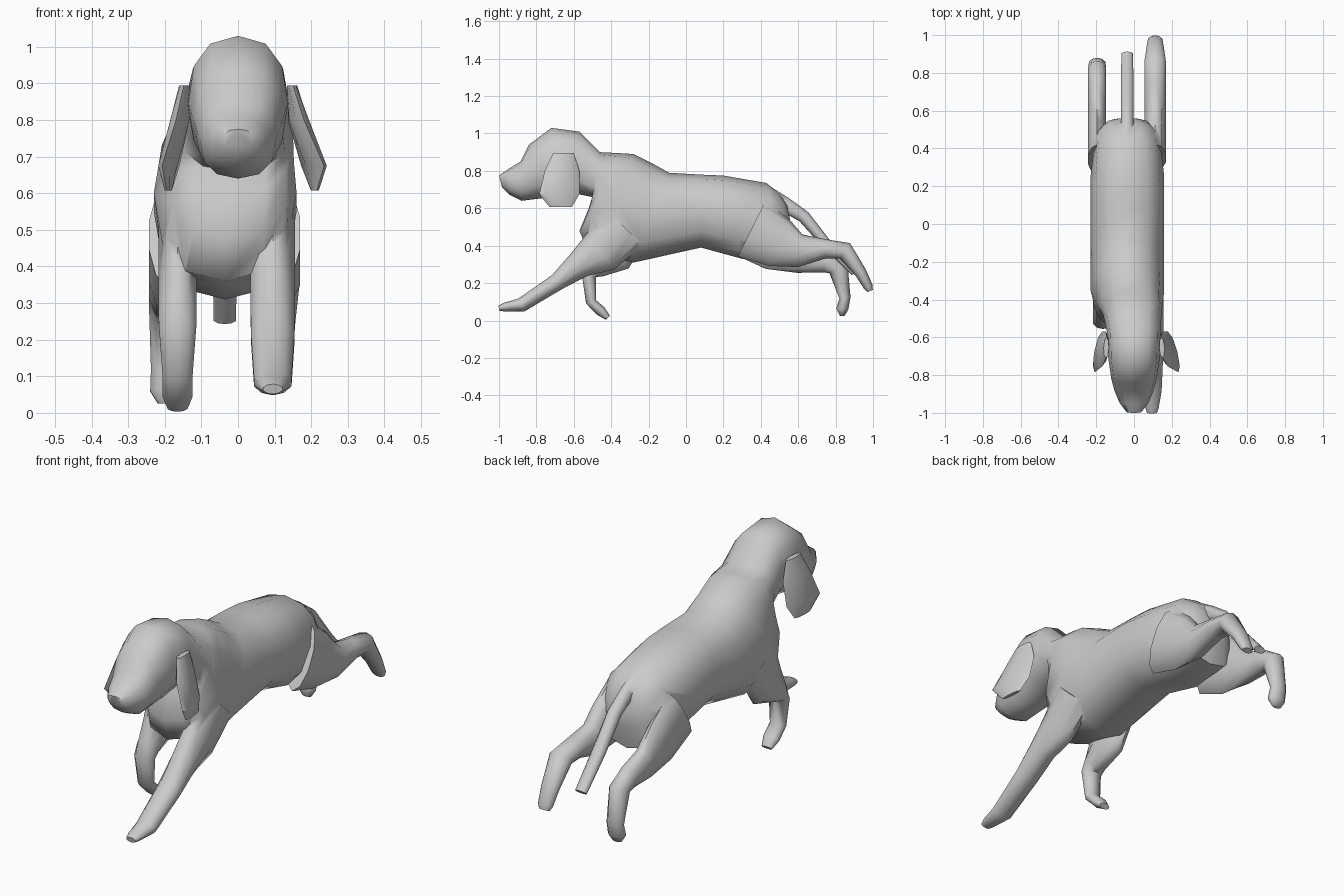
import bpy, bmesh, math
from mathutils import Vector

if "Cube" in bpy.data.objects:
    bpy.data.objects.remove(bpy.data.objects["Cube"])


def loft(name, rings, n=10, power=1.0):
    """Closed skin through rings; each ring is (end a, end b, half width in x)."""
    bm = bmesh.new()
    loops = []
    for a, b, hw in rings:
        mid, half = (a + b) / 2, (a - b) / 2
        loop = []
        for i in range(n):
            t = 2 * math.pi * i / n
            c, s = math.cos(t), math.sin(t)
            side = math.copysign(abs(s) ** power, s) * hw
            along = math.copysign(abs(c) ** power, c)
            loop.append(bm.verts.new(mid + half * along + Vector((side, 0, 0))))
        loops.append(loop)
    for p, q in zip(loops, loops[1:]):
        for i in range(n):
            j = (i + 1) % n
            bm.faces.new((p[i], p[j], q[j], q[i]))
    bm.faces.new(loops[0])
    bm.faces.new(loops[-1])
    bmesh.ops.recalc_face_normals(bm, faces=bm.faces)
    mesh = bpy.data.meshes.new(name)
    bm.to_mesh(mesh)
    bm.free()
    ob = bpy.data.objects.new(name, mesh)
    bpy.context.collection.objects.link(ob)
    return ob


def limb(name, x, cap, path):
    """Tapering tube along (y, z, radius) points; rings stand square to the path."""
    pts = [Vector((x, y, z)) for y, z, r in path]
    rings = []
    for i, (y, z, r) in enumerate(path):
        d = (pts[min(i + 1, len(pts) - 1)] - pts[max(i - 1, 0)]).normalized()
        across = Vector((0, d.z, -d.y)) * r
        rings.append((pts[i] + across, pts[i] - across, min(cap, 1.1 * r + .012)))
    return loft(name, rings)


def smooth(ob, angle):
    bpy.ops.object.select_all(action='DESELECT')
    ob.select_set(True)
    bpy.context.view_layer.objects.active = ob
    bpy.ops.object.shade_smooth_by_angle(angle=math.radians(angle))


# Head, neck and trunk: side profile as top edge (y, z) and bottom edge (y, z)
profile = [
    (-1.0, .775, -.985, .715), (-.95, .81, -.94, .67), (-.885, .85, -.88, .64),
    (-.84, .94, -.80, .65), (-.72, 1.03, -.70, .66), (-.57, 1.01, -.60, .68),
    (-.46, .90, -.50, .66), (-.36, .895, -.52, .60), (-.28, .89, -.57, .48),
    (-.18, .84, -.52, .36), (-.09, .79, -.28, .31), (.08, .78, .08, .39),
    (.20, .775, .30, .33), (.43, .735, .53, .34), (.50, .68, .56, .46),
    (.54, .62, .56, .52)]
rings = []
for y1, z1, y2, z2 in profile:
    y = (y1 + y2) / 2
    f = max(0, min(1, (y + .52) / .15))          # head to trunk
    w = .14 + .055 * f
    w *= math.sqrt(1 - (max(0, -.62 - y) / .39) ** 2)   # round off the muzzle
    w *= math.sqrt(1 - (max(0, y - .40) / .16) ** 2)    # round off the rump
    x = -.035 * f
    rings.append((Vector((x, y1, z1)), Vector((x, y2, z2)), w))
body = loft("body", rings, 12, .85)

# Legs and tail
limbs = [
    limb("front_leg_reaching", .095, .064, [
        (-.33, .50, .14), (-.46, .365, .12), (-.57, .30, .075), (-.69, .205, .046),
        (-.88, .083, .038), (-.968, .072, .024), (-1.0, .065, .014)]),
    limb("front_leg_folded", -.165, .055, [
        (-.33, .50, .14), (-.405, .348, .12), (-.49, .278, .06), (-.518, .237, .038),
        (-.508, .10, .028), (-.455, .05, .028), (-.417, .014, .015)]),
    limb("hind_leg_right", .112, .06, [
        (.35, .49, .165), (.50, .415, .135), (.61, .373, .088), (.745, .383, .052),
        (.85, .372, .05), (.935, .255, .032), (.975, .18, .025), (.985, .158, .015)]),
    limb("hind_leg_left", -.195, .05, [
        (.34, .485, .155), (.49, .395, .135), (.62, .336, .085), (.745, .315, .06),
        (.815, .28, .055), (.85, .12, .03), (.835, .06, .032), (.835, .025, .012)]),
    limb("tail", -.036, .035, [
        (.43, .66, .06), (.53, .62, .04), (.63, .555, .034), (.76, .40, .026),
        (.90, .255, .018)]),
]

# Fuse the limbs into the trunk
bpy.context.view_layer.objects.active = body
for part in limbs:
    mod = body.modifiers.new("join", 'BOOLEAN')
    mod.operation = 'UNION'
    mod.solver = 'EXACT'
    mod.object = part
    bpy.ops.object.modifier_apply(modifier=mod.name)
    bpy.data.objects.remove(part, do_unlink=True)
smooth(body, 60)

# Floppy ears: height, front y and x, back y and x, half thickness
ear = [(.895, -.71, .15, -.60, .145, .014), (.80, -.755, .18, -.57, .15, .026),
       (.675, -.785, .235, -.57, .18, .022), (.607, -.73, .215, -.61, .205, .01)]
# The right ear swings outward, the left one hangs closer to the head
for name, side, swing in (("ear_right", 1, 1), ("ear_left", -1, .7)):
    rings = []
    for z, y1, x1, y2, x2, t in ear:
        a, b = (side * (.145 + swing * (x - .145)) for x in (x1, x2))
        rings.append((Vector((a, y1, z)), Vector((b, y2, z)), t))
    smooth(loft(name, rings, 8), 50)
